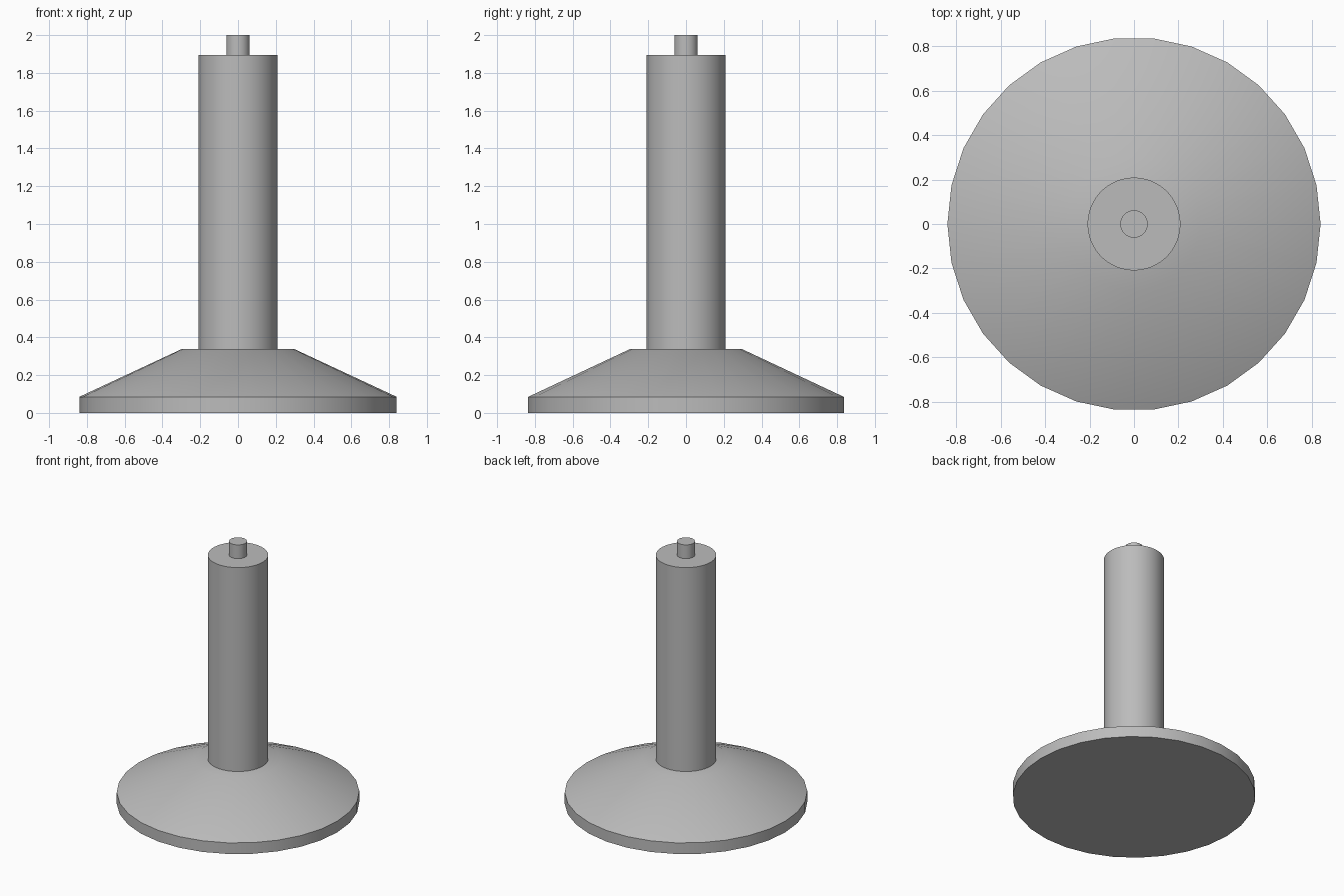
import bpy
import bmesh
from math import cos, sin, tau, radians

cube = bpy.data.objects.get("Cube")
if cube:
    bpy.data.objects.remove(cube, do_unlink=True)

# Single grey material
grey = bpy.data.materials.new("plain grey")
grey.use_nodes = True
colour = (0.5, 0.5, 0.5, 1)
grey.diffuse_color = colour
grey.node_tree.nodes["Principled BSDF"].inputs["Base Color"].default_value = colour


def lathe(name, profile, sides):
    """Closed turned part from (radius, height) points, bottom to top."""
    bm = bmesh.new()
    rings = [[bm.verts.new((r * cos(tau * i / sides), r * sin(tau * i / sides), z))
              for i in range(sides)] for r, z in profile]
    for low, high in zip(rings, rings[1:]):
        for i in range(sides):
            j = (i + 1) % sides
            bm.faces.new((low[i], low[j], high[j], high[i]))
    bm.faces.new(rings[0][::-1])
    bm.faces.new(rings[-1])
    mesh = bpy.data.meshes.new(name)
    bm.to_mesh(mesh)
    bm.free()
    mesh.materials.append(grey)
    obj = bpy.data.objects.new(name, mesh)
    bpy.context.collection.objects.link(obj)
    bpy.ops.object.select_all(action='DESELECT')
    obj.select_set(True)
    bpy.context.view_layer.objects.active = obj
    bpy.ops.object.shade_smooth_by_angle(angle=radians(30))
    return obj


# Flared foot with an upright rim
lathe("base", [(0.84, 0), (0.84, 0.085), (0.3, 0.337)], 30)
# Main column standing on the foot
lathe("column", [(0.209, 0.337), (0.209, 1.895)], 64)
# Small pin on top
lathe("top_pin", [(0.062, 1.895), (0.062, 2.0)], 32)
